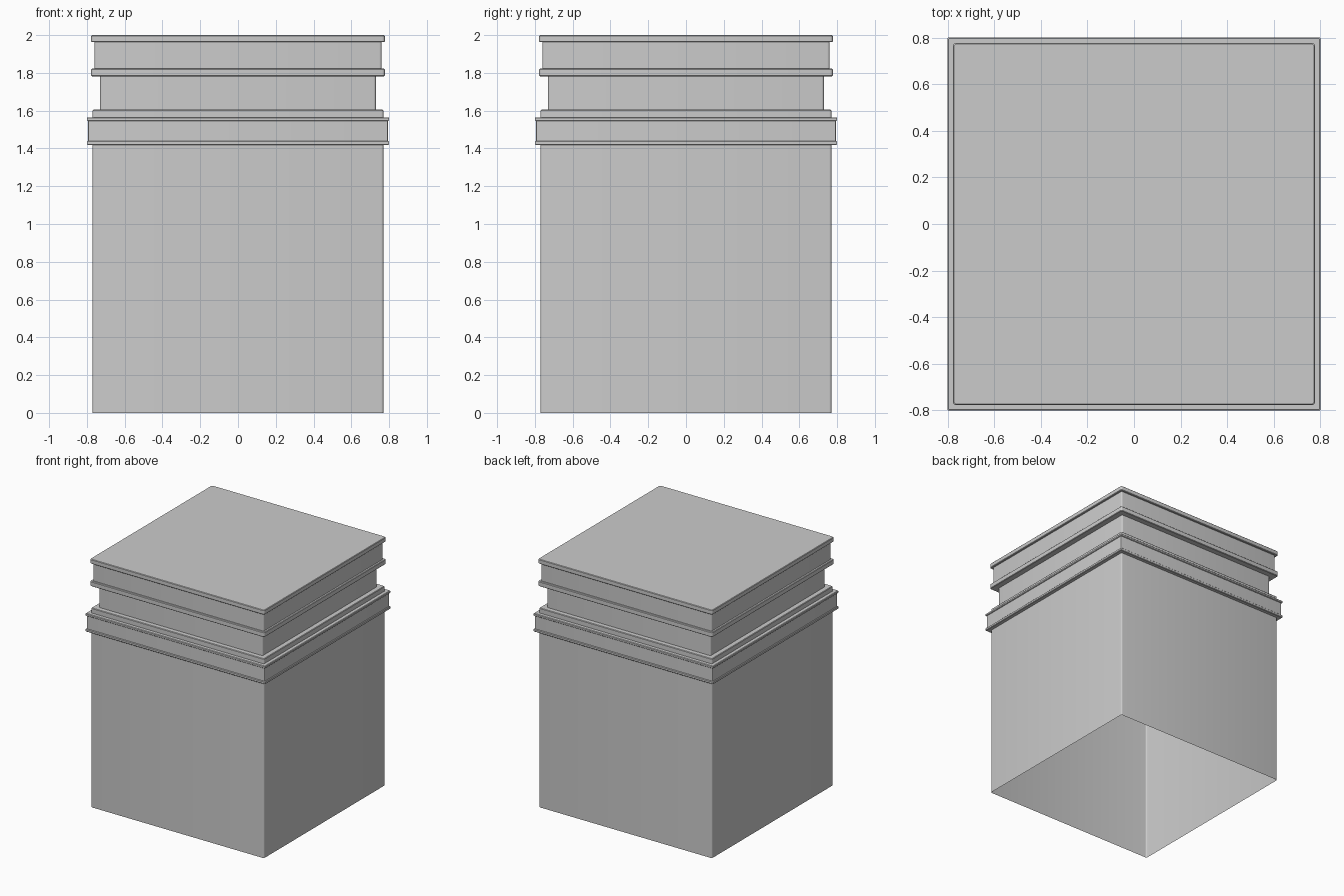
import bpy, bmesh, math

# Remove the default object
cube = bpy.data.objects.get("Cube")
if cube:
    bpy.data.objects.remove(cube, do_unlink=True)

# Single grey material
GREY = (0.6, 0.6, 0.6, 1)
grey = bpy.data.materials.new("plain grey")
grey.use_nodes = True
grey.diffuse_color = GREY
grey.node_tree.nodes["Principled BSDF"].inputs["Base Color"].default_value = GREY


def outline(half, radius, steps=4):
    """Square outline with small rounded corners, anticlockwise."""
    pts = []
    for corner in range(4):
        mid = math.radians(45 + 90 * corner)
        cx = math.copysign(half - radius, math.cos(mid))
        cy = math.copysign(half - radius, math.sin(mid))
        for i in range(steps + 1):
            a = math.radians(90 * corner + 90 * i / steps)
            pts.append((cx + radius * math.cos(a), cy + radius * math.sin(a)))
    return pts


def sweep(name, profile, radius, cap=False):
    """Carry a (half width, height) profile around the rounded square."""
    bm = bmesh.new()
    rings = [[bm.verts.new((x, y, z)) for x, y in outline(half, radius)]
             for half, z in profile]
    n = len(rings[0])
    for low, high in zip(rings, rings[1:]):
        for i in range(n):
            j = (i + 1) % n
            bm.faces.new((low[i], low[j], high[j], high[i]))
    if cap:
        bm.faces.new(rings[-1])
    mesh = bpy.data.meshes.new(name)
    bm.to_mesh(mesh)
    bm.free()
    mesh.materials.append(grey)
    obj = bpy.data.objects.new(name, mesh)
    bpy.context.collection.objects.link(obj)
    bpy.ops.object.select_all(action="DESELECT")
    obj.select_set(True)
    bpy.context.view_layer.objects.active = obj
    bpy.ops.object.shade_smooth_by_angle(angle=math.radians(30))
    return obj


def lip(inner_low, inner_high, half, low, high, c=0.004):
    """Profile of a projecting band with softened edges."""
    return [(inner_low, low), (half - c, low), (half, low + c),
            (half, high - c), (half - c, high), (inner_high, high)]


BODY, NECK, COLLAR, RIM = 0.77, 0.73, 0.793, 0.76

# Hollow body, open underneath, with a shoulder at the top
sweep("body", [(BODY, 0), (BODY, 1.601), (BODY - 0.004, 1.605), (NECK, 1.605)], 0.012)

# Collar band between two thin flanges
sweep("collar_lower_flange", lip(BODY, COLLAR, 0.8, 1.418, 1.44), 0.005)
sweep("collar_band", [(COLLAR, 1.44), (COLLAR, 1.545)], 0.005)
sweep("collar_upper_flange", lip(COLLAR, BODY, 0.8, 1.545, 1.565), 0.005)

# Recessed neck, ring, upper wall and lid
sweep("neck", [(NECK, 1.605), (NECK, 1.782)], 0.012)
sweep("ring", lip(NECK, RIM, 0.777, 1.782, 1.822), 0.014)
sweep("upper_wall", [(RIM, 1.822), (RIM, 1.963)], 0.012)
sweep("lid", lip(RIM, 0.75, 0.777, 1.963, 2.0), 0.014, cap=True)
